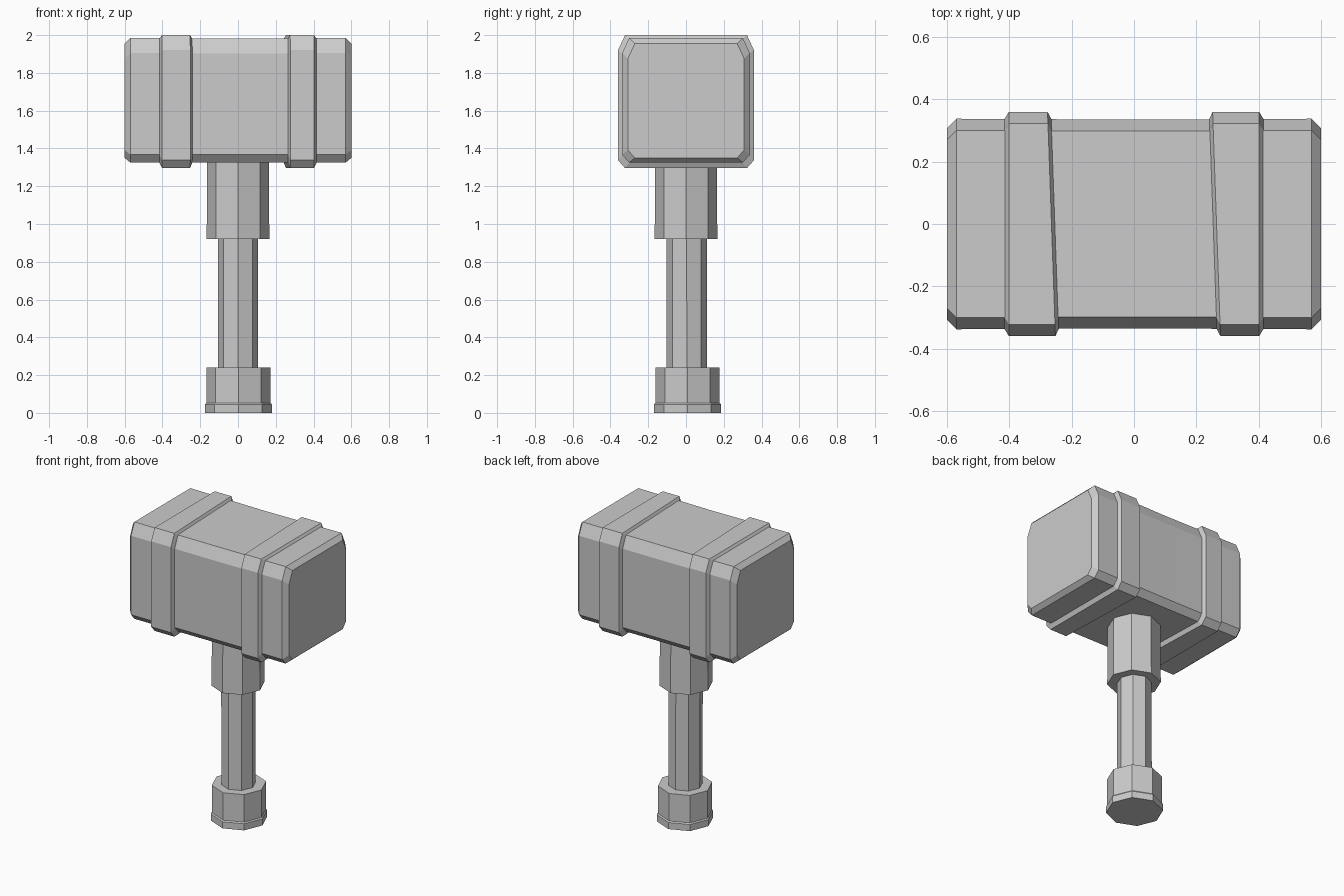
import bpy, bmesh
from math import cos, sin, pi

if "Cube" in bpy.data.objects:
    bpy.data.objects.remove(bpy.data.objects["Cube"])


def make_object(name, rings, caps=True, closed=False):
    """Skin a list of equal-length rings with flat faces."""
    bm = bmesh.new()
    loops = [[bm.verts.new(p) for p in ring] for ring in rings]
    pairs = list(zip(loops, loops[1:]))
    if closed:
        pairs.append((loops[-1], loops[0]))
    for a, b in pairs:
        n = len(a)
        for i in range(n):
            j = (i + 1) % n
            bm.faces.new((a[i], a[j], b[j], b[i]))
    if caps:
        bm.faces.new(loops[0])
        bm.faces.new(loops[-1])
    bmesh.ops.recalc_face_normals(bm, faces=bm.faces)
    mesh = bpy.data.meshes.new(name)
    bm.to_mesh(mesh)
    bm.free()
    obj = bpy.data.objects.new(name, mesh)
    bpy.context.collection.objects.link(obj)
    return obj


def block_ring(x, y, top, bottom, skew=0.0):
    """Chamfered rectangle across the x axis; skew leans it along y."""
    cy, ct, cb = 0.037, 0.08, 0.042
    pts = [(y, bottom + cb), (y, top - ct), (y - cy, top), (-y + cy, top),
           (-y, top - ct), (-y, bottom + cb), (-y + cy, bottom), (y - cy, bottom)]
    return [(x - skew * py, py, pz) for py, pz in pts]


def octagon(r, z, cx=0.0, cy=0.0):
    return [(cx + r * cos(i * pi / 4), cy + r * sin(i * pi / 4), z) for i in range(8)]


# Head block with bevelled ends and a faint waist
make_object("hammer_head", [
    block_ring(-0.60, 0.308, 1.955, 1.35),
    block_ring(-0.57, 0.338, 1.985, 1.325),
    block_ring(0.0, 0.335, 1.982, 1.325),
    block_ring(0.57, 0.338, 1.985, 1.325),
    block_ring(0.60, 0.308, 1.955, 1.35)])

# Raised bands, inner edges slightly crooked
for side, name in ((-1, "left_band"), (1, "right_band")):
    make_object(name, [
        block_ring(side * 0.420, 0.330, 1.977, 1.332),
        block_ring(side * 0.402, 0.360, 2.0, 1.296),
        block_ring(side * 0.265, 0.360, 2.0, 1.296, 0.035),
        block_ring(side * 0.250, 0.330, 1.977, 1.332, 0.035)],
        caps=False, closed=True)

# Octagonal handle parts
make_object("handle_collar", [octagon(0.166, 0.92), octagon(0.163, 1.335)])
make_object("handle_shaft", [octagon(0.107, 0.23, 0, 0.005), octagon(0.107, 0.93, 0, 0.003)])
make_object("pommel", [octagon(0.177, 0.0, 0.002, 0.008), octagon(0.177, 0.045, 0.002, 0.008),
                       octagon(0.170, 0.053, 0.002, 0.008), octagon(0.170, 0.24, 0.002, 0.008)])
